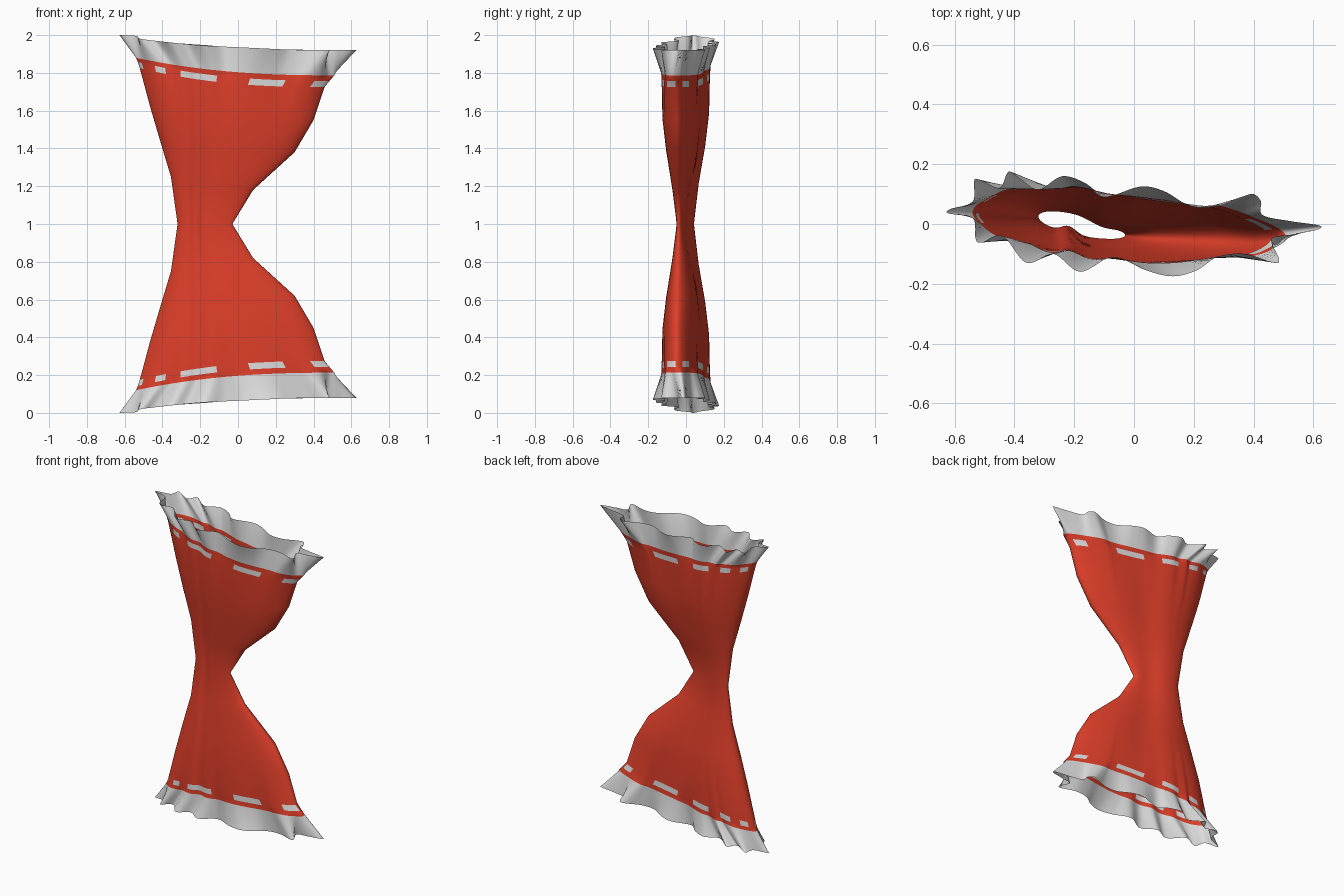
import bpy, bmesh, math
from mathutils import Vector

if "Cube" in bpy.data.objects:
    bpy.data.objects.remove(bpy.data.objects["Cube"], do_unlink=True)


def make_material(name, colour):
    material = bpy.data.materials.new(name)
    material.use_nodes = True
    material.diffuse_color = colour
    material.node_tree.nodes["Principled BSDF"].inputs["Base Color"].default_value = colour
    return material


RED, WHITE = 0, 1
materials = [make_material("wrapper red", (0.72, 0.048, 0.022, 1)),
             make_material("frill white", (0.72, 0.72, 0.72, 1))]

# Rippled outline of the frill's outer edge, anticlockwise from the model's left tip
rim_points = [
    (.62, -.005), (.52, .01), (.43, .03), (.425, .075), (.4, .1), (.36, .09), (.28, .06),
    (.19, .06), (.1, .11), (.02, .125), (-.1, .09), (-.16, .135), (-.24, .16), (-.32, .115),
    (-.38, .15), (-.42, .175), (-.45, .12), (-.51, .145), (-.535, .145), (-.54, .075),
    (-.615, .05), (-.62, .035), (-.54, .02), (-.53, -.05), (-.51, -.062), (-.44, -.04),
    (-.36, -.13), (-.27, -.1), (-.18, -.16), (-.07, -.11), (.04, -.155), (.13, -.175),
    (.21, -.155), (.28, -.11), (.37, -.1), (.47, -.13), (.485, -.115), (.46, -.05),
    (.53, -.035), (.61, -.02)]


def smooth_loop(points, steps):
    """Closed Catmull-Rom curve through the points."""
    points = [Vector(p) for p in points]
    total = len(points)
    result = []
    for i in range(total):
        a, b, c, d = (points[(i + k) % total] for k in (-1, 0, 1, 2))
        for step in range(steps):
            t = step / steps
            result.append(b + (c - a) * t / 2 + (a * 2 - b * 5 + c * 4 - d) * t * t / 2
                          + (b * 3 - a - c * 3 + d) * t ** 3 / 2)
    return result


rim = smooth_loop(rim_points, 7)
count = len(rim)


def even_angles(reach, passes):
    """Angle around the band for each rim point, averaged so it never turns back."""
    angles = []
    for p in rim:
        angle = math.atan2((p.y + .04 * p.x / .62) / .12, p.x / .62)
        if angles:
            angle = angles[-1] + math.remainder(angle - angles[-1], math.tau)
        angles.append(angle)
    for _ in range(passes):
        angles = [sum(angles[(i + k) % count] + math.tau * ((i + k) // count)
                      for k in range(-reach, reach + 1)) / (2 * reach + 1)
                  for i in range(count)]
    return angles


angles = even_angles(8, 3)

# Rows from waist to hem: height at each end, x at each end, half depth, slant,
# front fold, back dip with its x and width, ripple
rows = [
    (1.00, 1.00, -.32, -.03, .034, .031, .025, .02, -.1, .06, 0),
    (1.25, 1.18, -.355, .08, .06, .036, .022, .02, -.08, .08, 0),
    (1.45, 1.38, -.415, .30, .095, .04, .02, .02, -.04, .1, 0),
    (1.62, 1.55, -.465, .40, .114, .045, .018, .02, .0, .13, .02),
    (1.825, 1.725, -.52, .458, .114, .045, .015, .02, .03, .15, .1),
    (1.857, 1.758, -.53, .485, .113, .045, .014, .02, .03, .15, .15),
    (1.88, 1.787, -.54, .51, .111, .044, .012, .02, .03, .15, .2)]


def row_height(high, low, angle):
    along = (1 + math.cos(angle)) / 2
    return low + (high - low) * (1 - along) ** 2.4


def row_point(row, angle, edge):
    z_right, z_left, x_right, x_left, depth, slant, fold, dip, dip_x, dip_width, ripple = row
    across, out = math.cos(angle), math.sin(angle)
    x = x_right + (x_left - x_right) * (1 + across) / 2
    y = depth * out * (1 - .14 * across) - slant * across - .006
    if out < 0:
        y -= fold * out * math.exp(-((x + .22) / .035) ** 2)
    else:
        y -= dip * out * math.exp(-((x - dip_x) / dip_width) ** 2)
    y += (edge.y - y) * ripple
    return (x, y, row_height(z_right, z_left, angle) - 1)


# Stitch spans along x, for the front and the back
front_stitches = [(-.55, -.505), (-.44, -.385), (-.30, -.115), (.055, .24), (.39, .47)]
back_stitches = [(-.5, -.46), (-.4, -.33), (-.25, -.13), (.0, .19), (.38, .45)]

# Upper half of the wrapper
bm = bmesh.new()
rings = [[bm.verts.new(row_point(row, a, p)) for a, p in zip(angles, rim)] for row in rows]
rings.append([bm.verts.new((p.x, p.y, row_height(2, 1.92, a) - 1)) for a, p in zip(angles, rim)])
for level in range(len(rings) - 1):
    lower, upper = rings[level], rings[level + 1]
    for i in range(count):
        j = (i + 1) % count
        face = bm.faces.new((lower[i], lower[j], upper[j], upper[i]))
        face.smooth = True
        spans = front_stitches if math.sin(angles[i]) < 0 else back_stitches
        x = face.calc_center_median().x
        stitch = level == 4 and any(start < x < end for start, end in spans)
        face.material_index = WHITE if stitch or level == len(rows) - 1 else RED

mesh = bpy.data.meshes.new("pinched_wrapper")
bm.to_mesh(mesh)
bm.free()
for material in materials:
    mesh.materials.append(material)
wrapper = bpy.data.objects.new("pinched_wrapper", mesh)
bpy.context.collection.objects.link(wrapper)
wrapper.location.z = 1

# Lower half mirrors the upper across the waist
mirror = wrapper.modifiers.new("mirror_halves", 'MIRROR')
mirror.use_axis = (False, False, True)
mirror.merge_threshold = .0005
